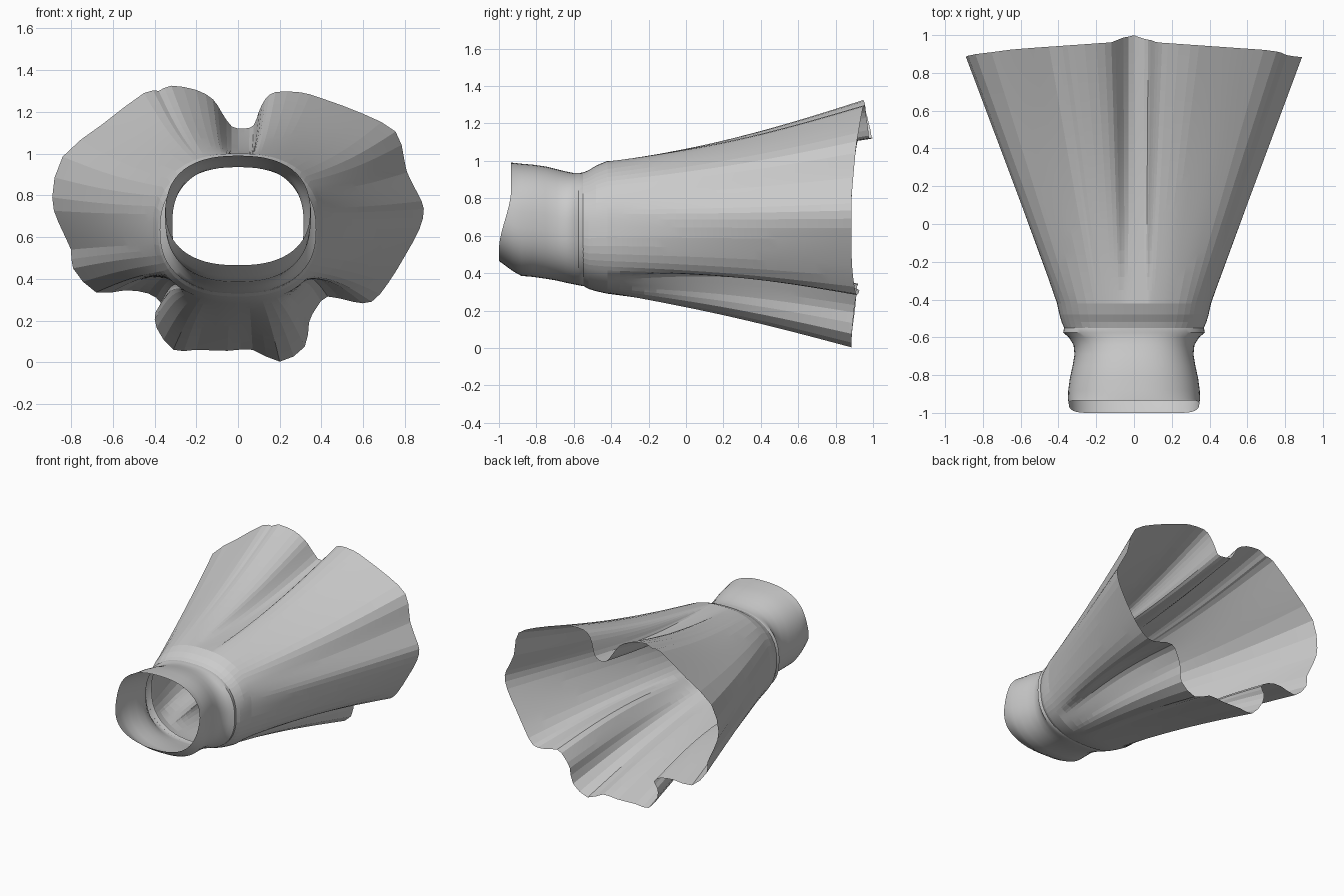
import bpy, bmesh
from math import sin, cos, pi, atan2, exp, degrees

if "Cube" in bpy.data.objects:
    bpy.data.objects.remove(bpy.data.objects["Cube"])

# Hem outline (x, z), clockwise from the notch at the top
HEM = [(.03, 1.12), (.075, 1.135), (.10, 1.2), (.13, 1.26), (.18, 1.295), (.30, 1.293), (.40, 1.265),
       (.60, 1.19), (.755, 1.105), (.795, .98), (.81, .91), (.86, .81), (.89, .735), (.87, .64),
       (.80, .51), (.72, .38), (.64, .29), (.55, .29), (.43, .315), (.375, .26), (.34, .19),
       (.32, .075), (.20, .003), (.07, .06), (-.05, .055), (-.20, .06), (-.31, .06), (-.39, .165),
       (-.395, .24), (-.37, .285), (-.43, .33), (-.54, .345), (-.68, .335), (-.79, .45), (-.80, .54),
       (-.86, .67), (-.89, .79), (-.84, .985), (-.65, 1.14), (-.45, 1.29), (-.38, 1.3), (-.32, 1.325),
       (-.2, 1.305), (-.12, 1.26), (-.08, 1.2), (-.03, 1.13)]


def hem_y(x, z):
    """Depth of the hem: furthest back at the notch, slightly back on the side flaps."""
    top = min(max((z - .8) / .35, 0), 1)
    y = .885 + top * (.085 - .07 * abs(x) + .04 * max(0, 1 - abs(x) / .12))
    y += .045 * max(0, 1 - abs(abs(x) - .5) / .3) * max(0, 1 - abs(z - .3) / .25)
    return min(y, 1.0)


def oval(t, y, hx, top, bottom, n=2.4):
    """Point on a rounded oval cross-section."""
    c, s = cos(t), sin(t)
    x = hx * abs(c) ** (2 / n) * (1 if c > 0 else -1)
    z = (top + bottom) / 2 + (top - bottom) / 2 * abs(s) ** (2 / n) * (1 if s > 0 else -1)
    return (x, y, z)


def loft(name, rings, angle):
    bm = bmesh.new()
    vr = [[bm.verts.new(p) for p in r] for r in rings]
    n = len(vr[0])
    for a, b in zip(vr, vr[1:]):
        for i in range(n):
            j = (i + 1) % n
            bm.faces.new((a[i], a[j], b[j], b[i]))
    bmesh.ops.recalc_face_normals(bm, faces=bm.faces)
    me = bpy.data.meshes.new(name)
    bm.to_mesh(me)
    bm.free()
    ob = bpy.data.objects.new(name, me)
    bpy.context.collection.objects.link(ob)
    bpy.ops.object.select_all(action='DESELECT')
    ob.select_set(True)
    bpy.context.view_layer.objects.active = ob
    bpy.ops.object.shade_smooth_by_angle(angle=angle)
    return ob


# Pleated skirt: waist ovals, then a blend to the hem outline
hem = []
for i, p in enumerate(HEM):
    a, b, d = HEM[i - 1], HEM[(i + 1) % len(HEM)], HEM[(i + 2) % len(HEM)]
    hem.append(p)
    hem.append(tuple((9 * (p[k] + b[k]) - a[k] - d[k]) / 16 for k in (0, 1)))
angles = [atan2((z - .64) / .65, x / .89) for x, z in hem]

rings = [[oval(t, *sec) for t in angles] for sec in (
    (-.55, .37, .938, .332), (-.52, .383, .95, .315), (-.48, .395, .975, .303))]
STEPS = 20
for k in range(STEPS + 1):
    s = k / STEPS
    ring = []
    for t, (x, z) in zip(angles, hem):
        ox, oy, oz = oval(t, -.42, .408, 1.0, .29)
        # The top line sags; the two lower creases deepen early
        sag = (.032 if t > 0 else .018) * sin(pi * s) * sin(t)
        crease = sum(exp(-((degrees(t) - c) / 11) ** 2) for c in (-47, -131))
        crease *= .04 * sin(pi * s)
        ring.append((ox + (x - ox) * s - crease * .3 * cos(t),
                     oy + (hem_y(x, z) - oy) * s,
                     oz + (z - oz) * s - sag + crease))
    rings.append(ring)
loft("skirt", rings, .09)

# Waistband: pinched tube whose lower lip curls forward and up
band_t = [2 * pi * i / 64 for i in range(64)]


def lip(t):
    x, _, z = oval(t, 0, .345, .99, .465)
    f = min(max((.85 - z) / .33, 0), 1)
    return (x, -.935 - .065 * f * f * (3 - 2 * f), z)


band = [[lip(t) for t in band_t]]
for sec in ((-.925, .35, .99, .41), (-.88, .348, .985, .385), (-.82, .34, .98, .38),
            (-.75, .325, .97, .37), (-.69, .315, .955, .36), (-.64, .32, .943, .348),
            (-.60, .345, .935, .34), (-.575, .375, .935, .335), (-.55, .37, .938, .33),
            (-.52, .355, .935, .335)):
    band.append([oval(t, *sec) for t in band_t])
loft("waistband", band, .6)
